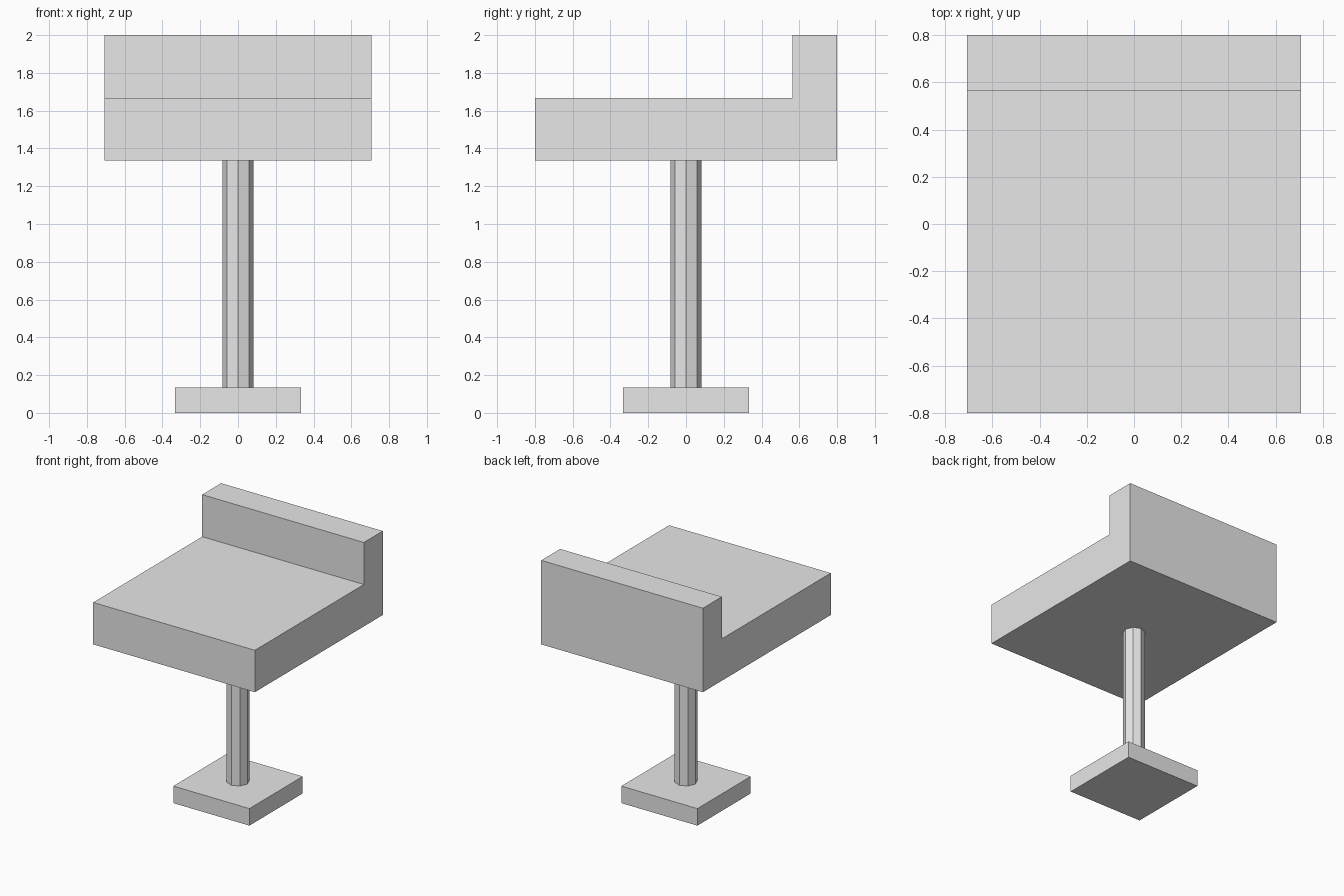
import bpy
import bmesh
from math import cos, sin, tau

if "Cube" in bpy.data.objects:
    bpy.data.objects.remove(bpy.data.objects["Cube"], do_unlink=True)

# Single plain grey
grey = bpy.data.materials.new("light_grey")
grey.use_nodes = True
grey.diffuse_color = (0.8, 0.8, 0.8, 1)
grey.node_tree.nodes["Principled BSDF"].inputs["Base Color"].default_value = (0.8, 0.8, 0.8, 1)


def prism(name, outline, direction):
    """Extrude a closed outline of 3D points along a direction into a solid."""
    bm = bmesh.new()
    face = bm.faces.new([bm.verts.new(p) for p in outline])
    result = bmesh.ops.extrude_face_region(bm, geom=[face], use_keep_orig=True)
    moved = [v for v in result["geom"] if isinstance(v, bmesh.types.BMVert)]
    bmesh.ops.translate(bm, verts=moved, vec=direction)
    bmesh.ops.recalc_face_normals(bm, faces=bm.faces)
    mesh = bpy.data.meshes.new(name)
    bm.to_mesh(mesh)
    bm.free()
    mesh.materials.append(grey)
    obj = bpy.data.objects.new(name, mesh)
    bpy.context.collection.objects.link(obj)
    return obj


# Main heights and sizes
base_half, base_top = 0.333, 0.135
seat_bottom, seat_top, back_top = 1.335, 1.667, 2.0
half_width, half_depth, back_front = 0.708, 0.8, 0.563
post_radius, post_sides = 0.083, 8

# Square foot plate
corners = [(-1, -1), (1, -1), (1, 1), (-1, 1)]
prism("base", [(x * base_half, y * base_half, 0) for x, y in corners], (0, 0, base_top))

# Octagonal post
angles = [tau * i / post_sides for i in range(post_sides)]
prism("post",
      [(post_radius * cos(a), post_radius * sin(a), base_top) for a in angles],
      (0, 0, seat_bottom - base_top))

# Seat with low backrest, one L-shaped side profile
profile = [(-half_depth, seat_bottom), (half_depth, seat_bottom), (half_depth, back_top),
           (back_front, back_top), (back_front, seat_top), (-half_depth, seat_top)]
prism("seat", [(-half_width, y, z) for y, z in profile], (2 * half_width, 0, 0))
